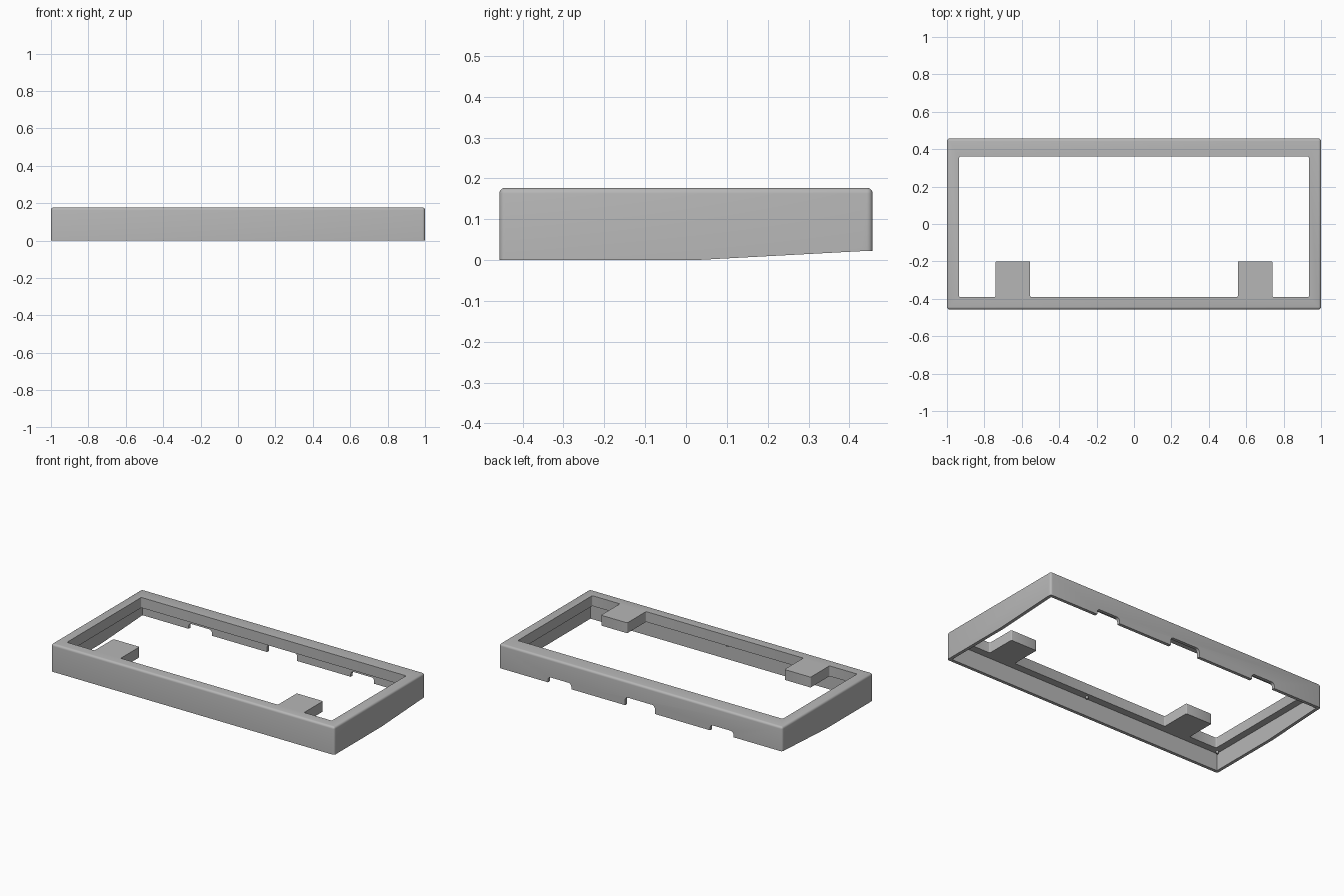
import bpy, bmesh
from mathutils import Vector

if "Cube" in bpy.data.objects:
    bpy.data.objects.remove(bpy.data.objects["Cube"], do_unlink=True)

HX, HY, TOP = 1.0, 0.457, 0.177      # half width, half depth, height
WALL, UNDER = 0.02, 0.111            # wall thickness, underside of the top lip

grey = bpy.data.materials.new("plain grey")
grey.use_nodes = True
grey.diffuse_color = (0.47, 0.47, 0.47, 1)
grey.node_tree.nodes["Principled BSDF"].inputs["Base Color"].default_value = (0.47, 0.47, 0.47, 1)


def prism(name, points, axis, lo, hi, radius=0, pick=None, segments=4):
    """Extrude a 2D outline along an axis and round the picked edges."""
    place = {"x": lambda a, b, t: (t, a, b),
             "y": lambda a, b, t: (a, t, b),
             "z": lambda a, b, t: (a, b, t)}[axis]
    bm = bmesh.new()
    base = bm.faces.new([bm.verts.new(place(a, b, lo)) for a, b in points])
    moved = bmesh.ops.extrude_face_region(bm, geom=[base])["geom"]
    shift = Vector(place(0, 0, hi - lo))
    bmesh.ops.translate(bm, vec=shift, verts=[v for v in moved if isinstance(v, bmesh.types.BMVert)])
    bmesh.ops.recalc_face_normals(bm, faces=bm.faces)
    if radius:
        edges = [e for e in bm.edges if pick(e.verts[0].co, e.verts[1].co)]
        bmesh.ops.bevel(bm, geom=edges, offset=radius, segments=segments,
                        profile=0.5, affect="EDGES", clamp_overlap=True)
    mesh = bpy.data.meshes.new(name)
    bm.to_mesh(mesh)
    bm.free()
    mesh.materials.append(grey)
    obj = bpy.data.objects.new(name, mesh)
    bpy.context.collection.objects.link(obj)
    return obj


def rect(x0, x1, y0, y1):
    return [(x0, y0), (x1, y0), (x1, y1), (x0, y1)]


def upright(a, b):
    return abs(a.x - b.x) < 1e-4 and abs(a.y - b.y) < 1e-4


def outer_edge(a, b):
    on_top = min(a.z, b.z) > TOP - 1e-4
    return on_top or (upright(a, b) and abs(a.z - b.z) > 0.1)


# Outer shell: side profile with the underside rising towards the back
side = [(-HY, 0), (0.02, 0), (0.43, 0.022), (HY, 0.022), (HY, TOP), (-HY, TOP)]
frame = prism("frame", side, "x", -HX, HX, 0.014, outer_edge)

# Hollow underside
ix, iy = HX - WALL, HY - WALL
cutters = [prism("underside_hollow", rect(-ix, ix, -iy, iy), "z", -0.1, UNDER)]

# Opening outline, stepping round the two front tabs
front, tab = -0.39, -0.2
half = [(0.555, front), (0.555, tab), (0.74, tab), (0.74, front), (0.935, front), (0.935, 0.36)]
opening = half + [(-x, y) for x, y in reversed(half)]
cutters.append(prism("opening", opening, "z", -0.2, 0.3, 0.006, upright, 3))

# Cable notches in the bottom of the back wall
for name, x0, x1, height in (("left_notch", 0.49, 0.655, 0.058),
                             ("middle_notch", -0.1, 0.11, 0.075),
                             ("right_notch", -0.655, -0.49, 0.058)):
    cutters.append(prism(name, rect(x0, x1, -0.05, height), "y", 0.4, 0.5, 0.02,
                         lambda a, b: min(a.z, b.z) > 0 and abs(a.y - b.y) > 0.05))

for cutter in cutters:
    cutter.hide_render = True
    mod = frame.modifiers.new(cutter.name, "BOOLEAN")
    mod.operation, mod.solver, mod.object = "DIFFERENCE", "EXACT", cutter

# Keep the cut result and drop the cutters
bpy.context.view_layer.update()
graph = bpy.context.evaluated_depsgraph_get()
result = bpy.data.meshes.new_from_object(frame.evaluated_get(graph))
frame.modifiers.clear()
frame.data = result
for cutter in cutters:
    bpy.data.objects.remove(cutter, do_unlink=True)
result.materials.clear()
result.materials.append(grey)
for poly in result.polygons:
    poly.material_index = 0

# Small locating pins under the front lip
pins = []
for name, x in (("left_pin", 0.965), ("middle_pin", 0), ("right_pin", -0.965)):
    bpy.ops.mesh.primitive_cylinder_add(vertices=16, radius=0.008, depth=0.02,
                                        location=(x, -0.415, UNDER - 0.005))
    pin = bpy.context.object
    pin.name = name
    pin.data.materials.append(grey)
    pins.append(pin)

# Smooth the rounded edges only
bpy.ops.object.select_all(action="DESELECT")
for obj in [frame] + pins:
    obj.select_set(True)
bpy.context.view_layer.objects.active = frame
bpy.ops.object.shade_smooth_by_angle(angle=0.6)
